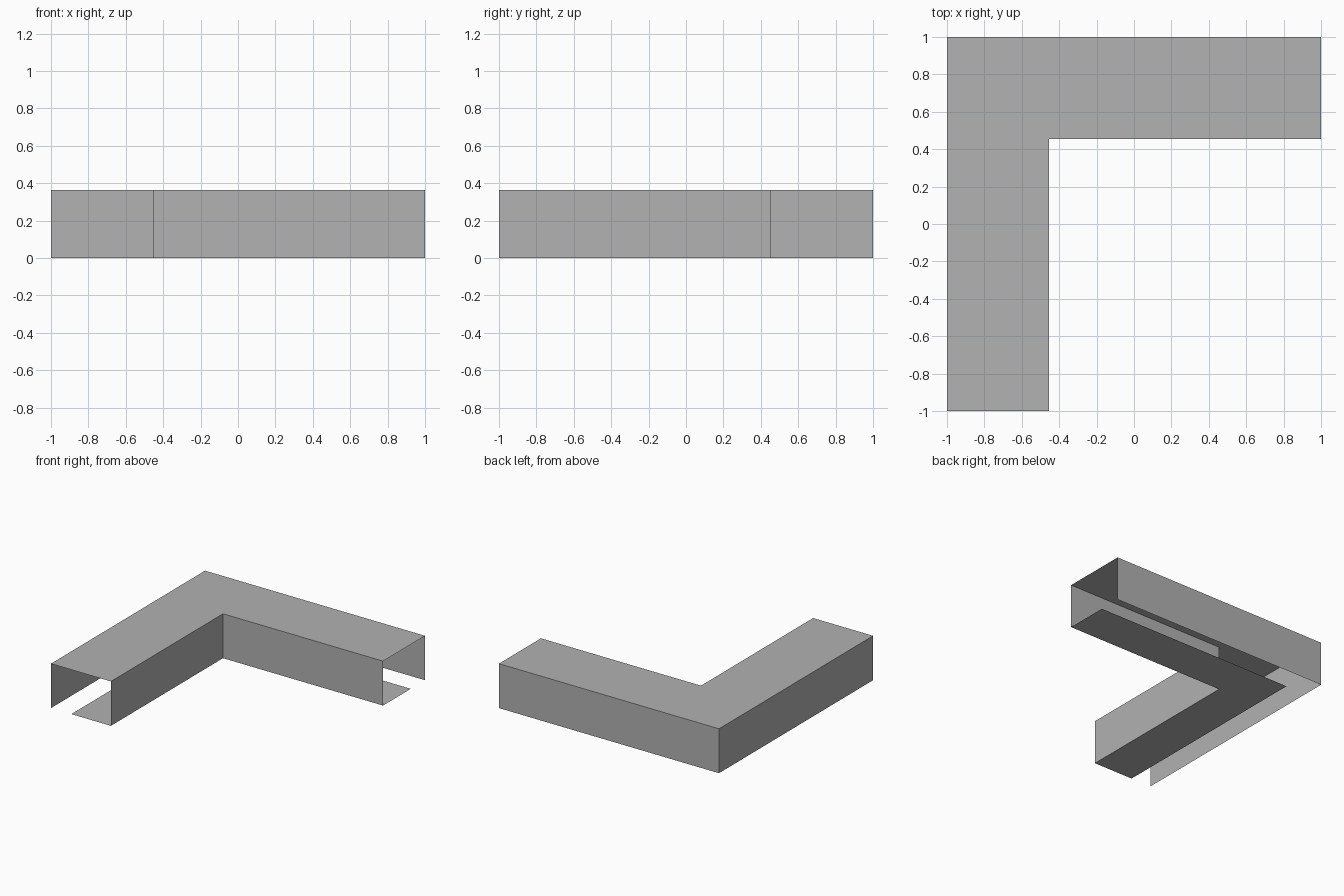
import bpy
import bmesh

cube = bpy.data.objects.get("Cube")
if cube:
    bpy.data.objects.remove(cube, do_unlink=True)

WIDTH, HEIGHT, LIP = 0.545, 0.365, 0.36

# Single grey sheet material
grey = bpy.data.materials.new("sheet_grey")
grey.use_nodes = True
colour = (0.445, 0.445, 0.445, 1)
grey.diffuse_color = colour
grey.node_tree.nodes["Principled BSDF"].inputs["Base Color"].default_value = colour

# Open channel section: (distance in from the outer wall, height)
section = [(0, 0), (0, HEIGHT), (WIDTH, HEIGHT), (WIDTH, 0), (WIDTH - LIP, 0)]


def mitred_path(d):
    """L-shaped path set in by d from the outer corner."""
    return [(-1 + d, -1), (-1 + d, 1 - d), (1, 1 - d)]


# Sweep the section along the mitred path, leaving both ends open
bm = bmesh.new()
rows = [[bm.verts.new((x, y, z)) for x, y in mitred_path(d)] for d, z in section]
for low, high in zip(rows, rows[1:]):
    for s in range(len(low) - 1):
        bm.faces.new((low[s], high[s], high[s + 1], low[s + 1]))

mesh = bpy.data.meshes.new("corner_channel")
bm.to_mesh(mesh)
bm.free()
mesh.materials.append(grey)
channel = bpy.data.objects.new("corner_channel", mesh)
bpy.context.collection.objects.link(channel)
